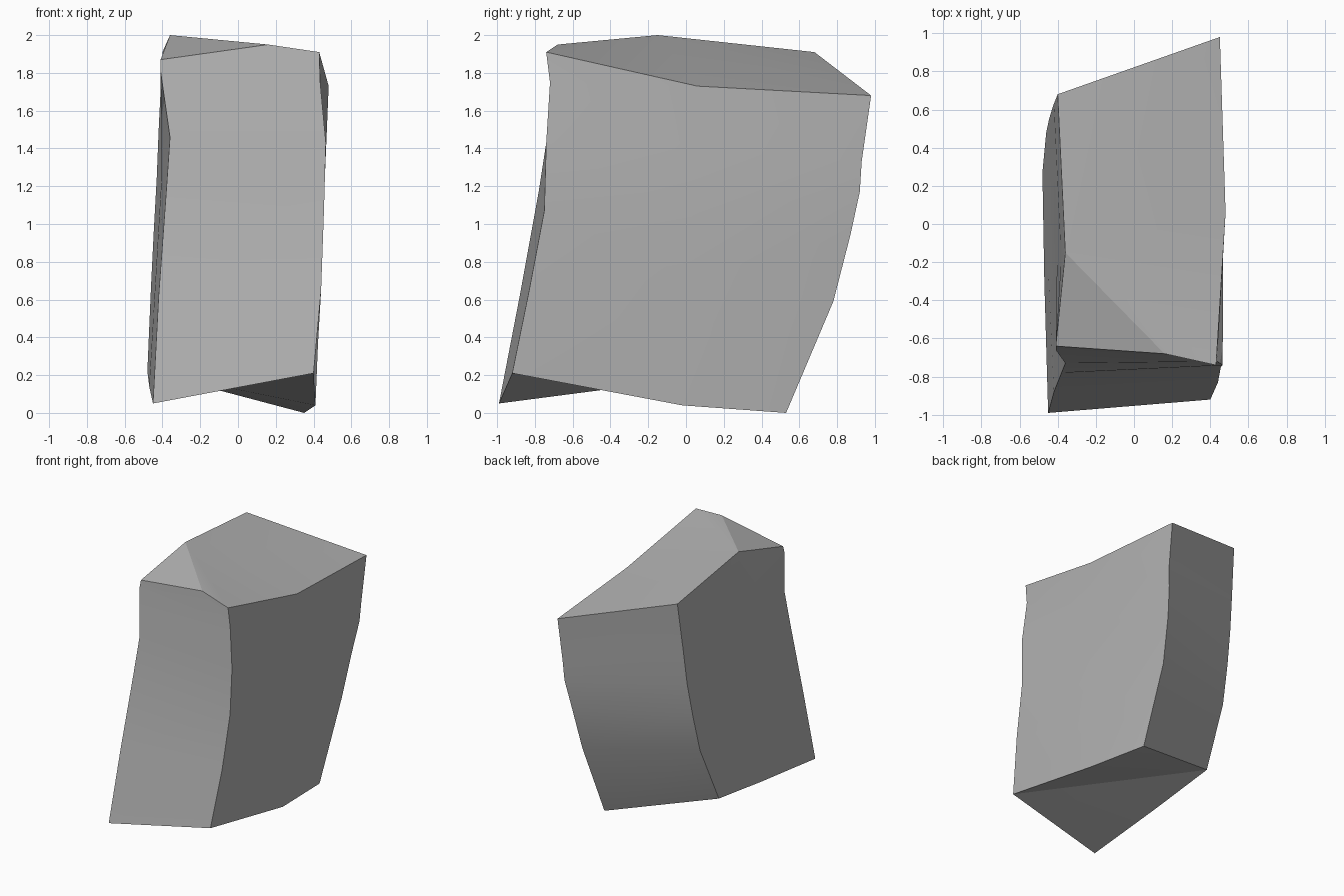
import bpy
import bmesh
import math
from mathutils import Vector

default_cube = bpy.data.objects.get("Cube")
if default_cube:
    bpy.data.objects.remove(default_cube, do_unlink=True)


def make_material(name, colour):
    material = bpy.data.materials.new(name)
    material.use_nodes = True
    material.diffuse_color = colour
    shader = material.node_tree.nodes["Principled BSDF"]
    shader.inputs["Base Color"].default_value = colour
    return material


def straight_column(bottom, top, count):
    """Evenly spaced points between a bottom and a top point."""
    start, end = Vector(bottom), Vector(top)
    return [start.lerp(end, step / (count - 1)) for step in range(count)]


# Worn vertical corner edges of the block, each from bottom to top
front_left = [(.40, -.92, .21), (.44, -.83, .65), (.455, -.75, 1.07),
              (.465, -.74, 1.43), (.435, -.72, 1.75), (.43, -.74, 1.91)]
back_left = [(.35, .53, 0), (.37, .78, .59), (.40, .87, .94),
             (.43, .92, 1.17), (.44, .93, 1.33), (.45, .98, 1.68)]
back_right = [(-.48, .27, .22), (-.46, .48, .68), (-.445, .55, .98),
              (-.43, .60, 1.25), (-.42, .63, 1.5), (-.40, .68, 1.91)]
front_right = [(-.45, -.99, .05), (-.42, -.88, .62), (-.38, -.78, 1.17),
               (-.36, -.73, 1.46), (-.41, -.66, 1.81), (-.41, -.64, 1.87)]

# Middle lines of the two broad sides
levels = len(front_left)
left_middle = straight_column((.41, -.02, .04), (.48, .06, 1.73), levels)
right_middle = straight_column((-.47, -.3, .14), (-.36, -.15, 2), levels)

mesh_builder = bmesh.new()
outline = [front_left, left_middle, back_left,
           back_right, right_middle, front_right]
columns = [[mesh_builder.verts.new(point) for point in column]
           for column in outline]
front_crest = mesh_builder.verts.new((.16, -.68, 1.95))

# Walls, with the crest point added to the uppermost front strip
for index, column in enumerate(columns):
    following = columns[(index + 1) % len(columns)]
    is_front = column is columns[-1]
    for level in range(levels - 1):
        corners = [column[level], following[level],
                   following[level + 1], column[level + 1]]
        if is_front and level == levels - 2:
            corners.insert(3, front_crest)
        mesh_builder.faces.new(corners)

# Sloping top, fanned out from its peak on the right rim
fl, lm, bl, br, peak, fr = [column[-1] for column in columns]
rim = [fr, front_crest, fl, lm, bl, br]
for first, second in zip(rim, rim[1:]):
    mesh_builder.faces.new((peak, first, second))

# Folded underside, fanned out from the front left corner and the back
fl, lm, bl, br, rm, fr = [column[0] for column in columns]
for corners in ((fl, fr, rm), (fl, rm, br), (fl, br, lm), (lm, br, bl)):
    mesh_builder.faces.new(corners)

bmesh.ops.recalc_face_normals(mesh_builder, faces=mesh_builder.faces)
block_mesh = bpy.data.meshes.new("stone_block")
mesh_builder.to_mesh(block_mesh)
mesh_builder.free()

# Stone block object
block = bpy.data.objects.new("stone_block", block_mesh)
bpy.context.collection.objects.link(block)
block_mesh.materials.append(make_material("stone grey", (.45, .45, .45, 1)))

bpy.ops.object.select_all(action="DESELECT")
block.select_set(True)
bpy.context.view_layer.objects.active = block
bpy.ops.object.shade_smooth_by_angle(angle=math.radians(25))
